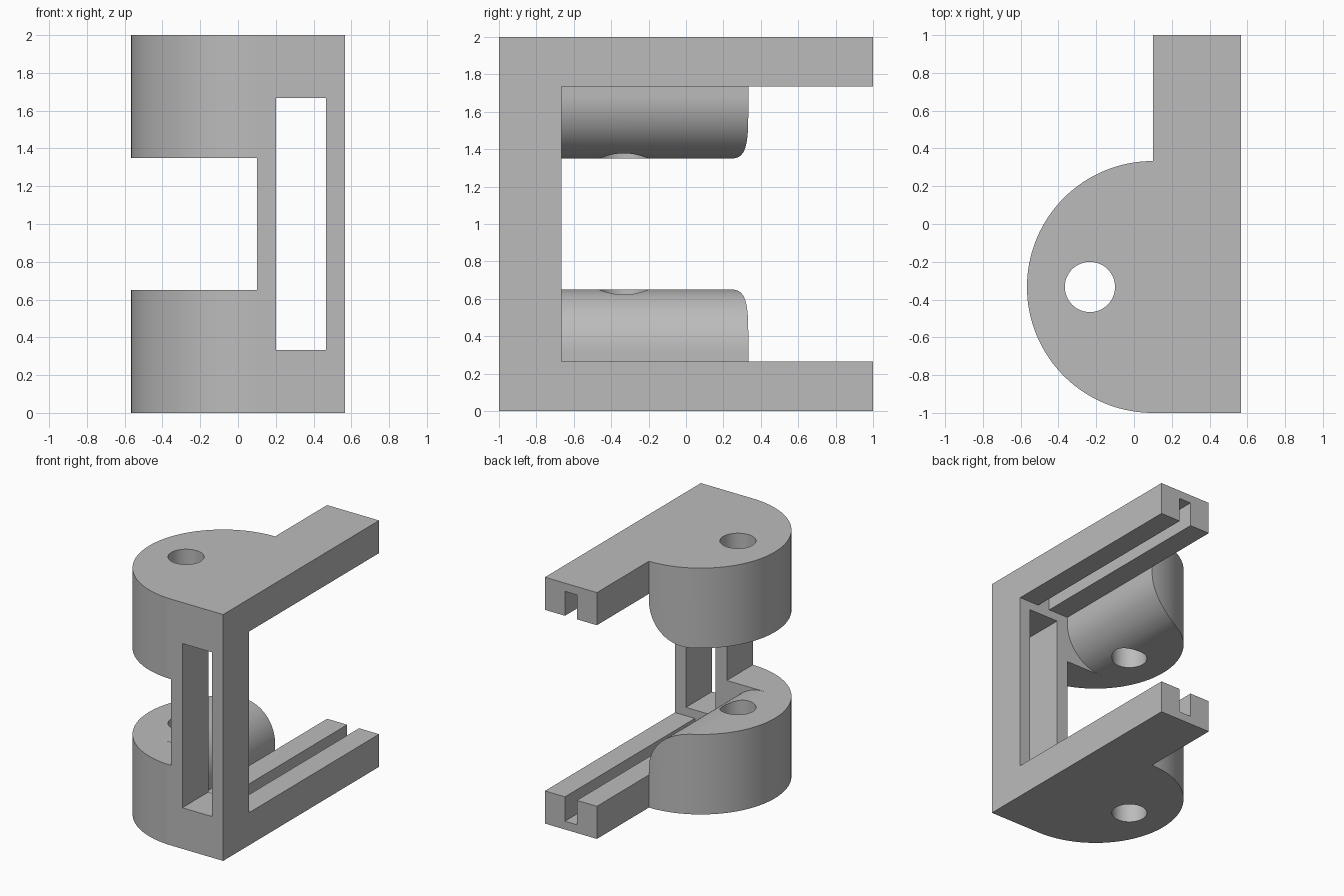
import bpy
import bmesh
from math import sin, cos, pi
from mathutils import Vector

cube = bpy.data.objects.get("Cube")
if cube:
    bpy.data.objects.remove(cube, do_unlink=True)

grey = bpy.data.materials.new("plain grey")
grey.use_nodes = True
colour = (0.5, 0.5, 0.5, 1)
grey.diffuse_color = colour
grey.node_tree.nodes["Principled BSDF"].inputs["Base Color"].default_value = colour

T = 1 / 3             # wall thickness of the upright
IN, OUT = 0.1, 0.567  # frame faces in x
ARM = 0.265           # arm height
PAD = 0.65            # pad height
R = 2 * T             # pad radius


def prism(name, points, direction):
    """Extrude a closed outline along a direction."""
    bm = bmesh.new()
    face = bm.faces.new([bm.verts.new(p) for p in points])
    top = bmesh.ops.extrude_face_region(bm, geom=[face])["geom"]
    moved = [v for v in top if isinstance(v, bmesh.types.BMVert)]
    bmesh.ops.translate(bm, verts=moved, vec=Vector(direction))
    bmesh.ops.recalc_face_normals(bm, faces=bm.faces)
    mesh = bpy.data.meshes.new(name)
    bm.to_mesh(mesh)
    bm.free()
    mesh.materials.append(grey)
    ob = bpy.data.objects.new(name, mesh)
    bpy.context.collection.objects.link(ob)
    return ob


def box(name, x0, x1, y0, y1, z0, z1):
    outline = [(x0, y0, z0), (x1, y0, z0), (x1, y1, z0), (x0, y1, z0)]
    return prism(name, outline, (0, 0, z1 - z0))


def combine(ob, other, operation):
    """Apply a boolean and drop the helper."""
    other.hide_render = True
    mod = ob.modifiers.new("combine", 'BOOLEAN')
    mod.operation = operation
    mod.solver = 'EXACT'
    mod.object = other
    bpy.context.view_layer.objects.active = ob
    bpy.ops.object.modifier_apply(modifier=mod.name)
    bpy.data.objects.remove(other, do_unlink=True)


def arc(cx, cy, r, a0, a1, n):
    steps = [a0 + (a1 - a0) * i / n for i in range(n + 1)]
    return [(cx + r * cos(a), cy + r * sin(a)) for a in steps]


# C-shaped frame with a window in the upright
side = [(-1, 0), (1, 0), (1, ARM), (-R, ARM),
        (-R, 2 - ARM), (1, 2 - ARM), (1, 2), (-1, 2)]
frame = prism("clamp_frame", [(IN, y, z) for y, z in side], (OUT - IN, 0, 0))
combine(frame, box("window", 0.2, 0.467, -1.2, -0.5, T, 2 - T), 'DIFFERENCE')


def flip(z, upper):
    return 2 - z if upper else z


for upper in (False, True):
    # Groove along the inner side of the arm
    z0, z1 = sorted((flip(0.067, upper), flip(ARM + 0.05, upper)))
    combine(frame, box("groove", 0.28, 0.387, -R, 1.2, z0, z1), 'DIFFERENCE')

    # Half-round pad
    half = arc(IN, -T, R, pi / 2, 3 * pi / 2, 64)
    half[0], half[-1] = (IN, T), (IN, -1)
    base = flip(0, upper)
    pad = prism("pad", [(x, y, base) for x, y in half],
                (0, 0, flip(PAD, upper) - base))

    # Rounded inner edge of the pad, stopping at the upright
    curve = arc(IN - T, PAD - T, T, 0, pi / 2, 24)
    curve += [(IN - T, PAD + 0.1), (IN + 0.1, PAD + 0.1), (IN + 0.1, PAD - T)]
    combine(pad, prism("rounding", [(x, -R, flip(z, upper)) for x, z in curve],
                       (0, 1.5, 0)), 'DIFFERENCE')

    # Bolt hole
    ring = arc(IN - T, -T, 0.133, 0, 2 * pi, 48)[:-1]
    combine(pad, prism("hole", [(x, y, -0.1) for x, y in ring], (0, 0, 2.2)),
            'DIFFERENCE')
    combine(frame, pad, 'UNION')

# Smooth round faces, crisp edges
for ob in bpy.context.selected_objects:
    ob.select_set(False)
frame.select_set(True)
bpy.context.view_layer.objects.active = frame
bpy.ops.object.shade_smooth_by_angle(angle=pi / 6)
weighted = frame.modifiers.new("even shading", 'WEIGHTED_NORMAL')
weighted.keep_sharp = True
